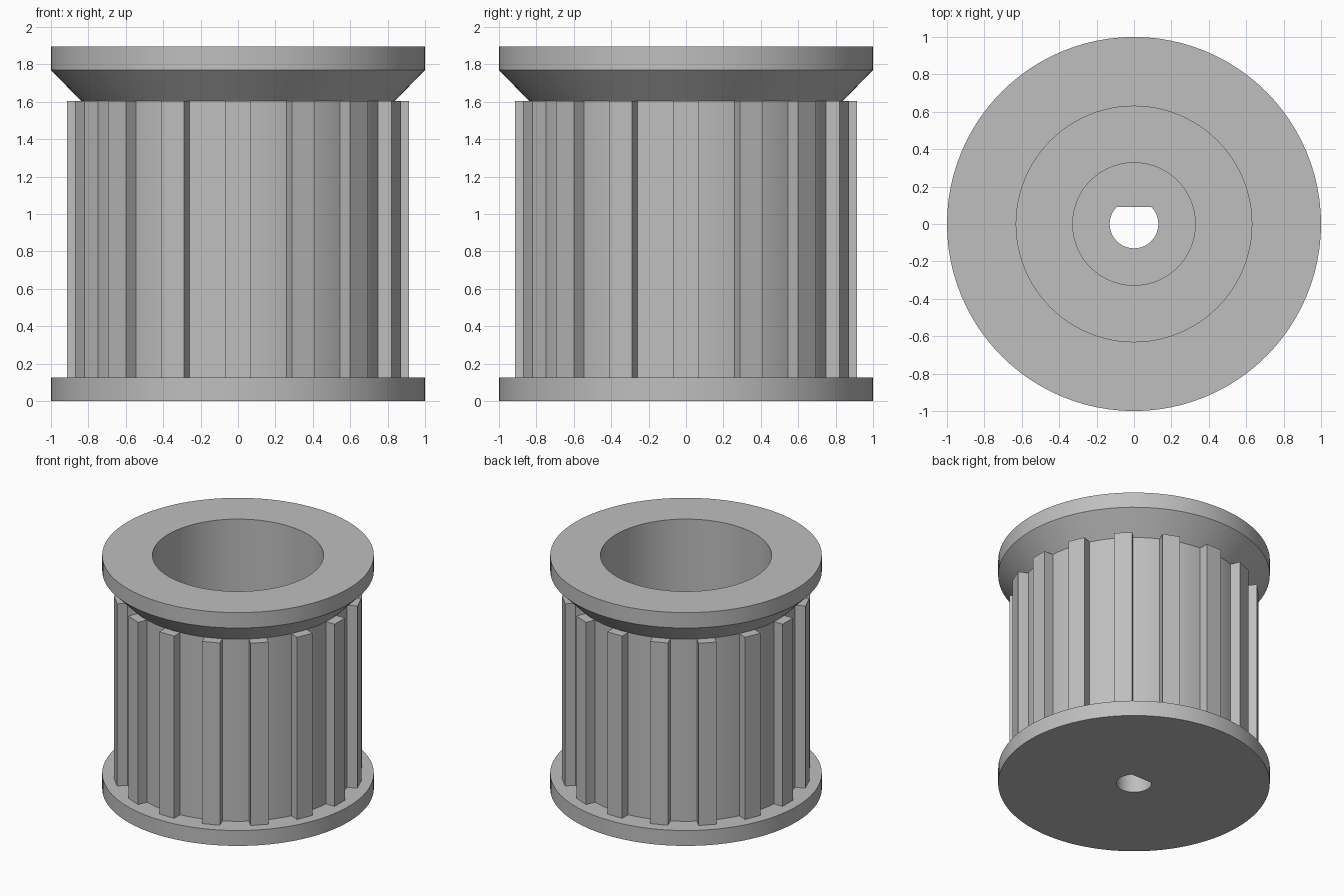
import bpy, bmesh, math
from mathutils import Matrix, Vector

SEGMENTS = 96
TEETH = 16
FLANGE_TOP, DRUM_TOP, RIM_LOW, RIM_TOP = 0.125, 1.605, 1.77, 1.895
DRUM_R, TOOTH_R, TOOTH_HALF = 0.84, 0.915, 0.067
BORE_R, BOSS_R, SHAFT_R, SHAFT_FLAT = 0.63, 0.33, 0.13, 0.09
BOSS_TOP = 0.75

cube = bpy.data.objects.get("Cube")
if cube:
    bpy.data.objects.remove(cube, do_unlink=True)

grey = bpy.data.materials.new("plain_grey")
grey.use_nodes = True
colour = (0.52, 0.52, 0.52, 1)
grey.diffuse_color = colour
grey.node_tree.nodes["Principled BSDF"].inputs["Base Color"].default_value = colour


def finish(name, bm):
    bmesh.ops.recalc_face_normals(bm, faces=bm.faces)
    mesh = bpy.data.meshes.new(name)
    bm.to_mesh(mesh)
    bm.free()
    mesh.materials.append(grey)
    obj = bpy.data.objects.new(name, mesh)
    bpy.context.collection.objects.link(obj)
    return obj


def lathe(bm, profile):
    """Revolve a closed (radius, height) profile around z."""
    rings = []
    for i in range(SEGMENTS):
        a = math.tau * i / SEGMENTS
        rings.append([bm.verts.new((r * math.cos(a), r * math.sin(a), z))
                      for r, z in profile])
    n = len(profile)
    for i, ring in enumerate(rings):
        after = rings[(i + 1) % SEGMENTS]
        for j in range(n):
            k = (j + 1) % n
            bm.faces.new((ring[j], after[j], after[k], ring[k]))


# Hollow spool: lower flange, drum, flared rim, bore and shaft boss
bm = bmesh.new()
lathe(bm, [
    (SHAFT_R, 0), (1, 0), (1, FLANGE_TOP), (DRUM_R, FLANGE_TOP),
    (DRUM_R, DRUM_TOP), (1, RIM_LOW), (1, RIM_TOP), (BORE_R, RIM_TOP),
    (BORE_R, FLANGE_TOP), (BOSS_R, FLANGE_TOP), (BOSS_R, BOSS_TOP),
    (SHAFT_R, BOSS_TOP),
])
# Flat side of the shaft hole
for v in bm.verts:
    if v.co.xy.length < SHAFT_R + 0.01:
        v.co.y = min(v.co.y, SHAFT_FLAT)
spool = finish("spool", bm)
bpy.ops.object.select_all(action="DESELECT")
spool.select_set(True)
bpy.context.view_layer.objects.active = spool
bpy.ops.object.shade_smooth_by_angle(angle=math.radians(25))

# Square belt teeth around the drum, rooted slightly inside it
bm = bmesh.new()
root = DRUM_R - 0.04
size = Vector((TOOTH_R - root, 2 * TOOTH_HALF, DRUM_TOP - FLANGE_TOP))
centre = Vector(((TOOTH_R + root) / 2, 0, (DRUM_TOP + FLANGE_TOP) / 2))
for i in range(TEETH):
    turn = Matrix.Rotation(math.tau * i / TEETH, 4, "Z")
    bmesh.ops.create_cube(
        bm, size=1,
        matrix=turn @ Matrix.Translation(centre) @ Matrix.Diagonal(size).to_4x4())
finish("belt_teeth", bm)
